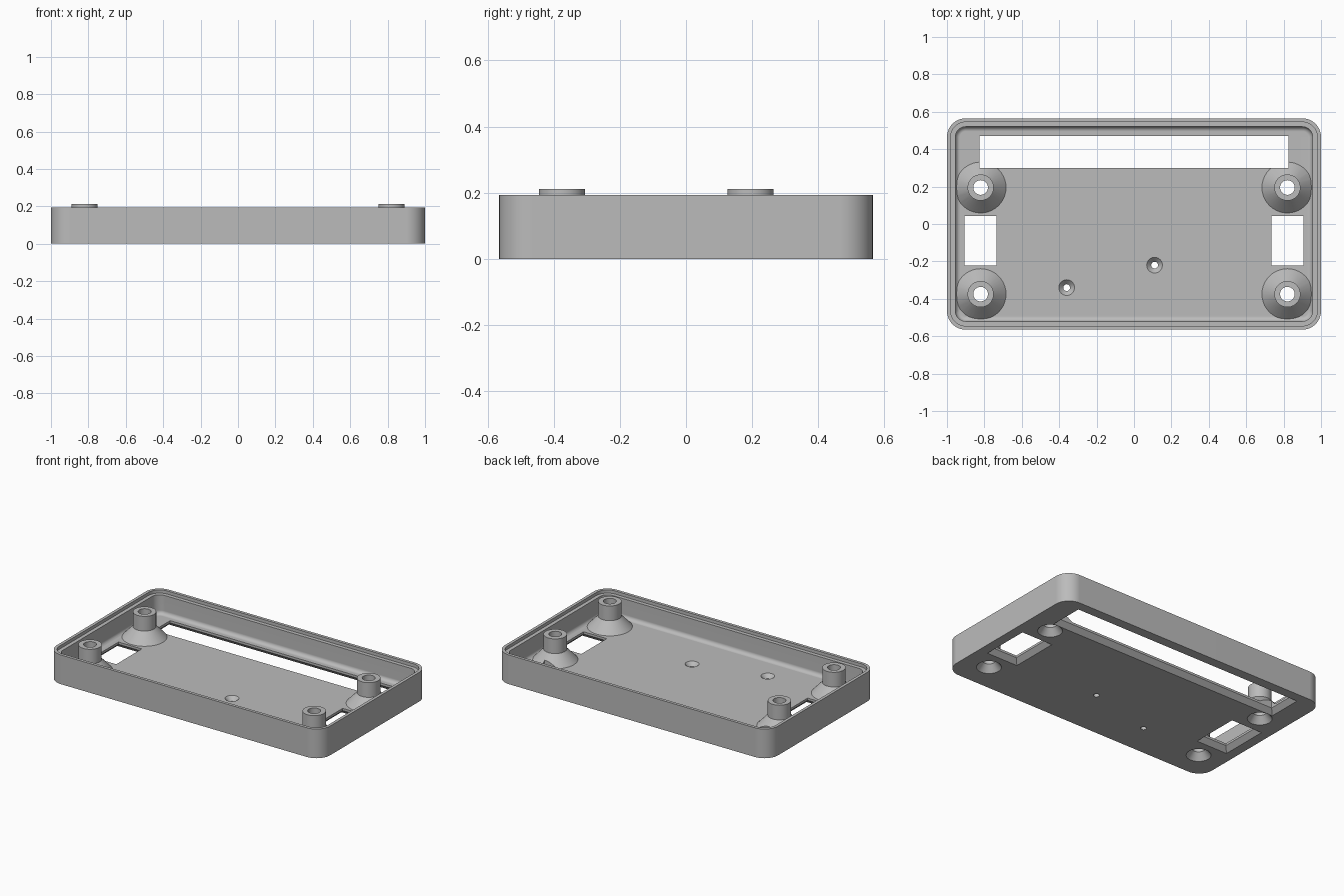
import bpy, bmesh, math

if "Cube" in bpy.data.objects:
    bpy.data.objects.remove(bpy.data.objects["Cube"], do_unlink=True)

HALF_X, HALF_Y, CORNER = 1.0, 0.565, 0.1
FLOOR, RIM, STEP, WALL = 0.045, 0.193, 0.172, 0.045

grey = bpy.data.materials.new("plain grey")
grey.use_nodes = True
grey.diffuse_color = (0.5, 0.5, 0.5, 1)
grey.node_tree.nodes["Principled BSDF"].inputs["Base Color"].default_value = (0.5, 0.5, 0.5, 1)


def loft(name, rings):
    """Skin a stack of equal point loops and cap both ends."""
    bm = bmesh.new()
    loops = [[bm.verts.new(p) for p in ring] for ring in rings]
    for a, b in zip(loops, loops[1:]):
        for i in range(len(a)):
            j = (i + 1) % len(a)
            bm.faces.new((a[i], a[j], b[j], b[i]))
    bm.faces.new(loops[0][::-1])
    bm.faces.new(loops[-1])
    bmesh.ops.recalc_face_normals(bm, faces=bm.faces)
    mesh = bpy.data.meshes.new(name)
    bm.to_mesh(mesh)
    bm.free()
    mesh.materials.append(grey)
    obj = bpy.data.objects.new(name, mesh)
    bpy.context.collection.objects.link(obj)
    return obj


def rounded_ring(inset, z, steps=10):
    r = CORNER - inset
    ring = []
    for k, (sx, sy) in enumerate([(1, 1), (-1, 1), (-1, -1), (1, -1)]):
        for i in range(steps + 1):
            a = math.pi / 2 * (k + i / steps)
            ring.append((sx * (HALF_X - CORNER) + r * math.cos(a),
                         sy * (HALF_Y - CORNER) + r * math.sin(a), z))
    return ring


def turned(name, x, y, profile, sides=40):
    """Round part from (radius, height) pairs."""
    return loft(name, [[(x + r * math.cos(math.tau * i / sides),
                         y + r * math.sin(math.tau * i / sides), z)
                        for i in range(sides)] for r, z in profile])


def window(name, x0, x1, y0, y1, flare=0.03):
    """Rectangular cutter that flares out towards the underside."""
    rings = []
    for grow, z in [(flare + 0.01, -0.01), (0, flare), (0, 0.15)]:
        rings.append([(x0 - grow, y0 - grow, z), (x1 + grow, y0 - grow, z),
                      (x1 + grow, y1 + grow, z), (x0 - grow, y1 + grow, z)])
    return loft(name, rings)


def combine(target, tool, operation):
    mod = target.modifiers.new("combine", "BOOLEAN")
    mod.object, mod.operation, mod.solver = tool, operation, "EXACT"
    bpy.context.view_layer.objects.active = target
    bpy.ops.object.modifier_apply(modifier=mod.name)
    bpy.data.objects.remove(tool, do_unlink=True)


# Tray shell: outer wall, stepped rim, inner wall, floor fillet
FILLET = 0.025
section = [(0, 0), (0, RIM), (0.02, RIM), (0.02, STEP), (WALL, STEP)]
for i in range(6):
    a = math.pi / 2 * i / 5
    section.append((WALL + FILLET * (1 - math.cos(a)), FLOOR + FILLET * (1 - math.sin(a))))
tray = loft("tray", [rounded_ring(*p) for p in section])

# Screw posts with conical feet
posts = [(sx * 0.82, y) for sx in (-1, 1) for y in (0.195, -0.375)]
for x, y in posts:
    combine(tray, turned("post", x, y, [(0.136, 0.02), (0.136, FLOOR),
                                        (0.07, 0.115), (0.07, 0.212)]), "UNION")

# Post bores, countersunk from below
for x, y in posts:
    combine(tray, turned("bore", x, y, [(0.083, -0.01), (0.075, 0), (0.039, 0.045),
                                        (0.039, 0.3)]), "DIFFERENCE")

# Long rear slot and the two side windows
combine(tray, window("slot", -0.825, 0.825, 0.3, 0.47), "DIFFERENCE")
for sx in (-1, 1):
    x0, x1 = sorted((sx * 0.735, sx * 0.905))
    combine(tray, window("side_window", x0, x1, -0.222, 0.044), "DIFFERENCE")

# Small floor holes, countersunk from above
for x, y in [(0.11, -0.22), (-0.36, -0.34)]:
    combine(tray, turned("floor_hole", x, y, [(0.018, -0.01), (0.018, 0.02),
                                              (0.042, FLOOR), (0.045, 0.06)]), "DIFFERENCE")

# Smooth curved walls, crisp edges, flat planes
bpy.ops.object.select_all(action="DESELECT")
tray.select_set(True)
bpy.context.view_layer.objects.active = tray
bpy.ops.object.shade_smooth_by_angle(angle=math.radians(30))
weighted = tray.modifiers.new("weighted normals", "WEIGHTED_NORMAL")
weighted.keep_sharp = True
